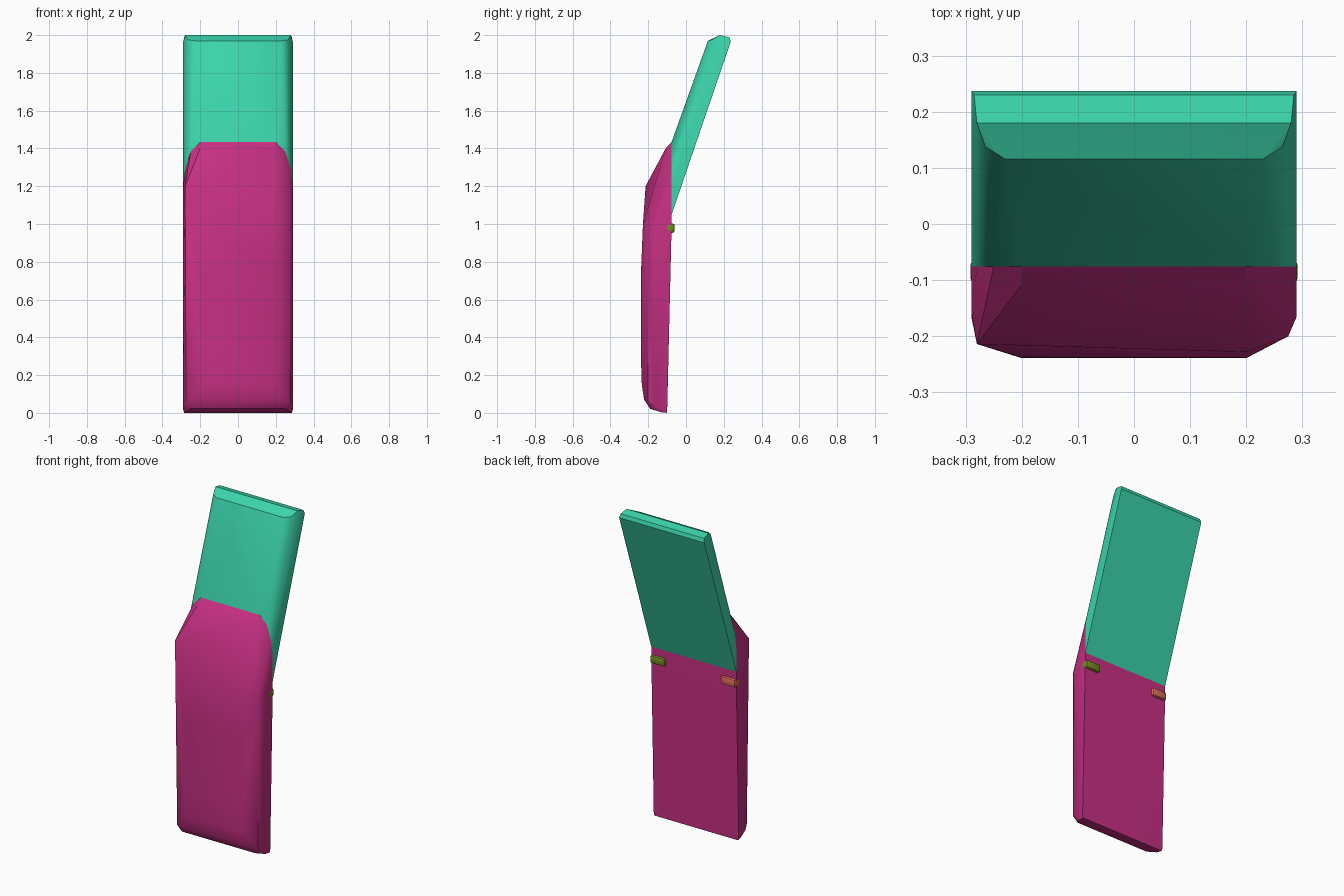
import bpy, bmesh, math

cube = bpy.data.objects.get("Cube")
if cube:
    bpy.data.objects.remove(cube, do_unlink=True)


def make_material(name, rgb):
    # sRGB bytes to linear values
    lin = [((c / 255 + 0.055) / 1.055) ** 2.4 for c in rgb] + [1.0]
    mat = bpy.data.materials.new(name)
    mat.use_nodes = True
    mat.diffuse_color = lin
    bsdf = mat.node_tree.nodes["Principled BSDF"]
    bsdf.inputs["Base Color"].default_value = lin
    bsdf.inputs["Roughness"].default_value = 0.6
    return mat


def finish(bm, name, mat, angle=30):
    bmesh.ops.recalc_face_normals(bm, faces=bm.faces)
    mesh = bpy.data.meshes.new(name)
    bm.to_mesh(mesh)
    bm.free()
    obj = bpy.data.objects.new(name, mesh)
    bpy.context.collection.objects.link(obj)
    mesh.materials.append(mat)
    bpy.ops.object.select_all(action='DESELECT')
    obj.select_set(True)
    bpy.context.view_layer.objects.active = obj
    bpy.ops.object.shade_smooth_by_angle(angle=math.radians(angle))
    return obj


def mirrored(points):
    return [(s * x, y, z) for x, y, z in points for s in (-1, 1)]


def hull(name, points, mat):
    bm = bmesh.new()
    for p in points:
        bm.verts.new(p)
    res = bmesh.ops.convex_hull(bm, input=bm.verts)
    loose = {v for v in res["geom_interior"] + res["geom_unused"]
             if isinstance(v, bmesh.types.BMVert)}
    bmesh.ops.delete(bm, geom=list(loose), context='VERTS')
    bmesh.ops.dissolve_limit(bm, angle_limit=math.radians(1),
                             verts=bm.verts, edges=bm.edges)
    return finish(bm, name, mat)


pink = make_material("pink", (200, 48, 132))
teal = make_material("teal", (60, 214, 172))
olive = make_material("olive", (116, 138, 32))
coral = make_material("coral", (216, 108, 88))

# Seam outline shared by both halves, in the upright plane where they meet
SEAM_Y = -0.076
seam = [(0.2, SEAM_Y, 1.435), (0.25, SEAM_Y, 1.385),
        (0.28, SEAM_Y, 1.29), (0.29, SEAM_Y, 1.2)]

# Lower body: flat back, chamfered front, rounded foot
body = mirrored(seam + [
    (0.29, SEAM_Y, 1.0), (0.29, -0.1, 0.015),
    (0.285, -0.1, 0), (0.28, -0.135, 0.004),
    (0.25, -0.19, 0.022), (0.22, -0.222, 0.07),
    (0.2, -0.234, 0.15), (0.2, -0.239, 0.3), (0.2, -0.238, 0.75),
    (0.275, -0.2, 0.06), (0.29, -0.165, 0.04),
    (0.2, -0.108, 1.4),
])
# Slanted shoulder, higher on the right side than on the left
body += [(-0.28, -0.214, 1.2), (-0.29, -0.155, 1.2),
         (0.2, -0.228, 1.0), (0.275, -0.2, 0.98), (0.29, -0.165, 1.0)]
hull("lower_body", body, pink)

# Upper panel: leans back from the seam, with rounded front edges
panel = mirrored(seam + [
    (0.29, SEAM_Y, 1.05),
    (0.23, 0.116, 1.97), (0.265, 0.138, 1.975), (0.29, 0.19, 1.965),
    (0.28, 0.18, 2.0), (0.285, 0.23, 1.988), (0.29, 0.237, 1.965),
])
hull("upper_panel", panel, teal)

# Small bevelled catches on the back
for name, side, mat in (("left_catch", 1, olive), ("right_catch", -1, coral)):
    bm = bmesh.new()
    bmesh.ops.create_cube(bm, size=1)
    for v in bm.verts:
        v.co.x = v.co.x * 0.1 + side * 0.241
        v.co.y = v.co.y * 0.05 - 0.085
        v.co.z = v.co.z * 0.05 + 0.978
    bmesh.ops.bevel(bm, geom=bm.edges[:], offset=0.012, segments=2,
                    profile=0.5, affect='EDGES')
    finish(bm, name, mat, 40)
